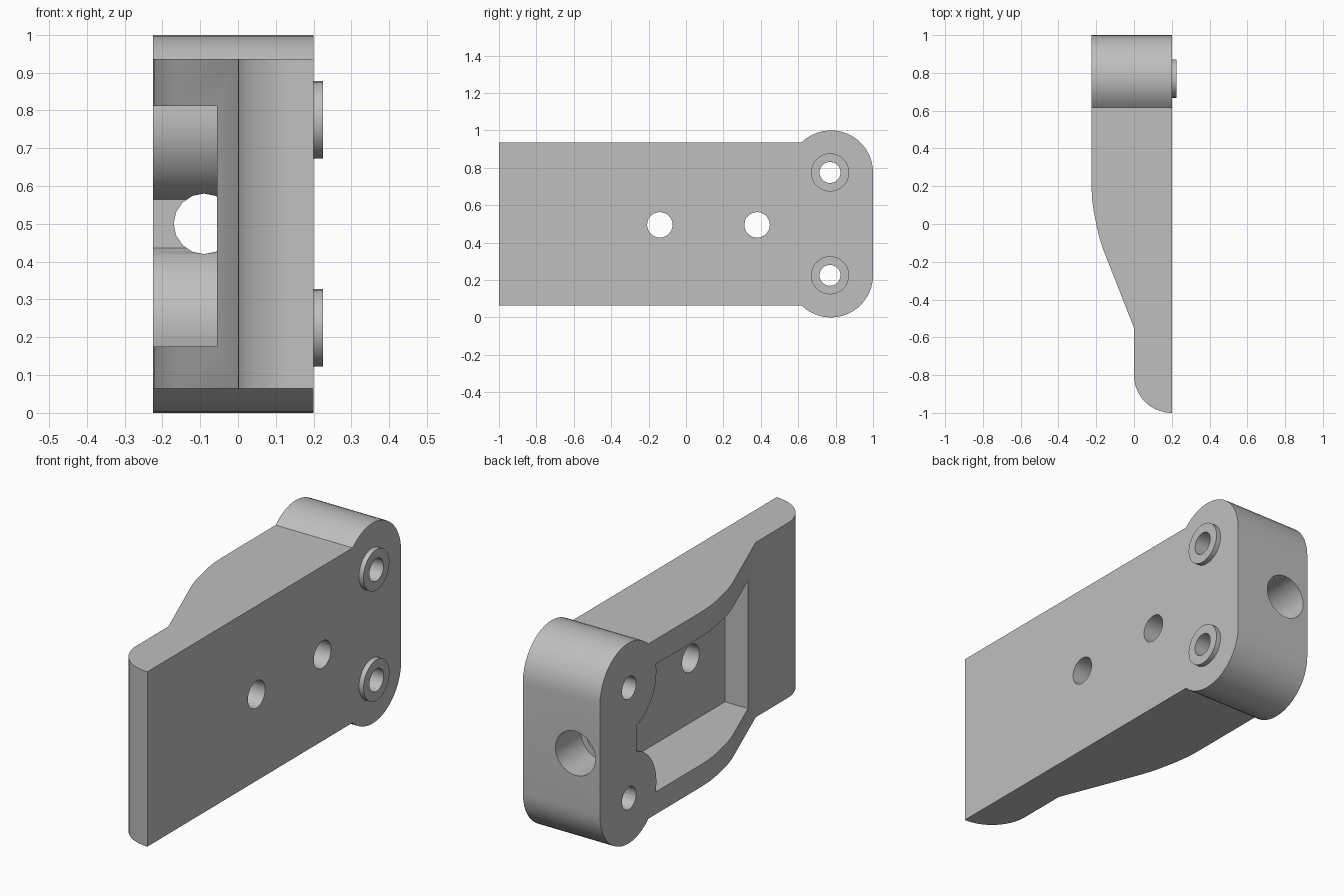
import bpy
import bmesh
from math import cos, sin, radians

cube = bpy.data.objects.get("Cube")
if cube:
    bpy.data.objects.remove(cube, do_unlink=True)

grey = bpy.data.materials.new("plain_grey")
grey.use_nodes = True
grey.diffuse_color = (0.52, 0.52, 0.52, 1)
grey.node_tree.nodes["Principled BSDF"].inputs["Base Color"].default_value = (0.52, 0.52, 0.52, 1)


def arc(cx, cy, r, start, end, steps=16):
    """Points along an arc, angles in degrees."""
    angles = [radians(start + (end - start) * i / steps) for i in range(steps + 1)]
    return [(cx + r * cos(a), cy + r * sin(a)) for a in angles]


def prism(name, outline, axis, low, high):
    """Extrude a flat outline along one axis."""
    place = {"x": lambda a, b, t: (t, a, b),
             "y": lambda a, b, t: (a, t, b),
             "z": lambda a, b, t: (a, b, t)}[axis]
    bm = bmesh.new()
    base = [bm.verts.new(place(a, b, low)) for a, b in outline]
    top = [bm.verts.new(place(a, b, high)) for a, b in outline]
    bm.faces.new(base)
    bm.faces.new(top)
    for i in range(len(base)):
        j = (i + 1) % len(base)
        bm.faces.new((base[i], base[j], top[j], top[i]))
    bmesh.ops.recalc_face_normals(bm, faces=bm.faces)
    mesh = bpy.data.meshes.new(name)
    bm.to_mesh(mesh)
    bm.free()
    mesh.materials.append(grey)
    obj = bpy.data.objects.new(name, mesh)
    bpy.context.collection.objects.link(obj)
    return obj


def rod(name, a, b, r, axis, low, high, sides=32):
    return prism(name, arc(a, b, r, 0, 360, sides)[:-1], axis, low, high)


def combine(target, tool, operation):
    """Apply a boolean and remove the tool."""
    mod = target.modifiers.new("boolean", "BOOLEAN")
    mod.operation = operation
    mod.solver = "EXACT"
    mod.object = tool
    bpy.context.view_layer.objects.active = target
    bpy.ops.object.modifier_apply(modifier=mod.name)
    bpy.data.objects.remove(tool, do_unlink=True)


BACK, HIGH, LOW = 0.775, 0.775, 0.225   # centres of the rounded head corners
EDGE = 0.436                            # half height of the plate

# Side outline: long plate ending in a taller rounded head
side = [(-1, 0.5 + EDGE), (-1, 0.5 - EDGE)]
side += arc(BACK, LOW, 0.225, 225.7, 360)
side += arc(BACK, HIGH, 0.225, 0, 134.3)
body = prism("bracket_body", side, "x", -0.5, 0.5)

# Plan outline: rounded nose, thin tip, ramp and thick rear
plan = arc(0.2, -0.8, 0.2, 270, 180)
plan += [(0, -0.55), (-0.165, -0.13), (-0.184, -0.07), (-0.2, -0.0),
         (-0.213, 0.065), (-0.222, 0.13), (-0.225, 0.2)]
plan += [(-0.225, 1.2), (0.2, 1.2)]
combine(body, prism("plan_trim", plan, "z", -0.5, 1.5), "INTERSECT")

# Recessed pocket, curving around the two screw columns
pocket = [(-0.41, 0.812)]
pocket += arc(BACK, HIGH, 0.22, 170.3, 253)
pocket += arc(BACK, LOW, 0.22, 107, 193)
pocket += [(-0.41, 0.175)]
combine(body, prism("pocket_cutter", pocket, "x", -0.5, 0.072), "DIFFERENCE")

# Raised collars and screw holes
for z in (HIGH, LOW):
    combine(body, rod("collar", 0.77, z, 0.102, "x", 0.15, 0.225), "UNION")
    combine(body, rod("screw_hole", 0.77, z, 0.056, "x", -0.5, 0.5), "DIFFERENCE")

# Holes through the pocket floor
for y in (-0.14, 0.38):
    combine(body, rod("plate_hole", y, 0.495, 0.068, "x", 0, 0.5), "DIFFERENCE")

# Stepped hole through the rear wall
combine(body, rod("rear_hole", -0.09, 0.5, 0.08, "y", 0.5, 1.2, 16), "DIFFERENCE")
combine(body, rod("rear_counterbore", -0.09, 0.5, 0.11, "y", 0.8, 1.2), "DIFFERENCE")

bpy.ops.object.select_all(action="DESELECT")
body.select_set(True)
bpy.context.view_layer.objects.active = body
bpy.ops.object.shade_smooth_by_angle(angle=radians(30))
